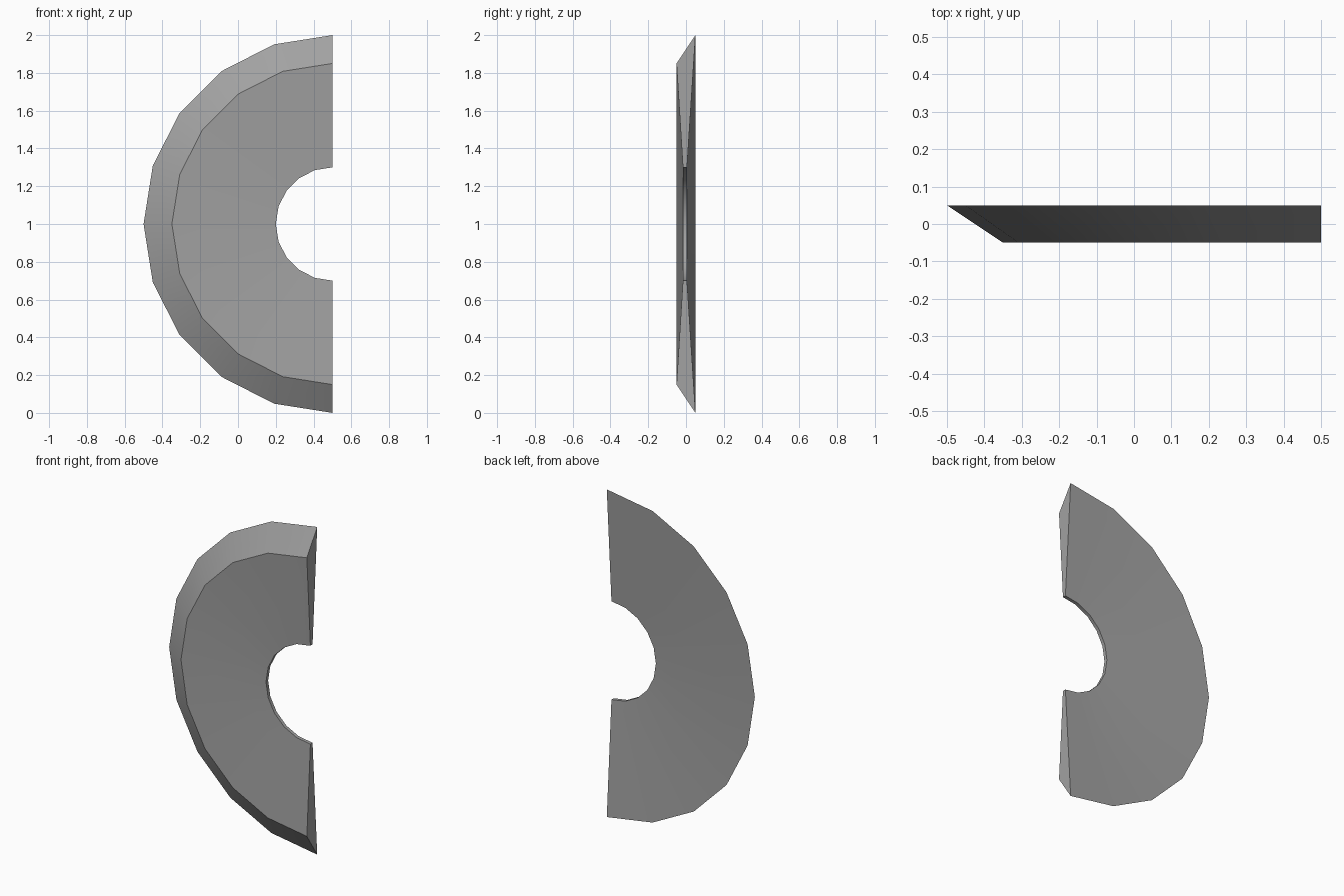
import bpy, bmesh, math

cube = bpy.data.objects.get("Cube")
if cube:
    bpy.data.objects.remove(cube, do_unlink=True)

# Plain grey material
grey = bpy.data.materials.new("grey")
grey.use_nodes = True
colour = (0.36, 0.36, 0.36, 1.0)
grey.diffuse_color = colour
grey.node_tree.nodes["Principled BSDF"].inputs["Base Color"].default_value = colour

# Cross-section as (radius, y): wide bevelled rim tapering to a thin inner edge
PROFILE = [(1.0, 0.05), (0.85, -0.05), (0.3, -0.016), (0.3, 0.005)]
SEGMENTS = 10
CENTRE_X, CENTRE_Z = 0.5, 1.0

# Sweep the cross-section through half a turn
bm = bmesh.new()
rings = []
for i in range(SEGMENTS + 1):
    a = math.pi / 2 + math.pi * i / SEGMENTS
    rings.append([bm.verts.new((CENTRE_X + r * math.cos(a), y, CENTRE_Z + r * math.sin(a)))
                  for r, y in PROFILE])
n = len(PROFILE)
for a, b in zip(rings, rings[1:]):
    for j in range(n):
        k = (j + 1) % n
        bm.faces.new((a[j], a[k], b[k], b[j]))

# Flat end caps on the cut side
bm.faces.new(rings[0])
bm.faces.new(rings[-1])
bmesh.ops.recalc_face_normals(bm, faces=bm.faces)

mesh = bpy.data.meshes.new("half_ring")
bm.to_mesh(mesh)
bm.free()
mesh.materials.append(grey)
half_ring = bpy.data.objects.new("half_ring", mesh)
bpy.context.collection.objects.link(half_ring)

# Smooth the curved bands, keep the rims and ends sharp
bpy.ops.object.select_all(action='DESELECT')
half_ring.select_set(True)
bpy.context.view_layer.objects.active = half_ring
bpy.ops.object.shade_smooth_by_angle(angle=math.radians(25))
